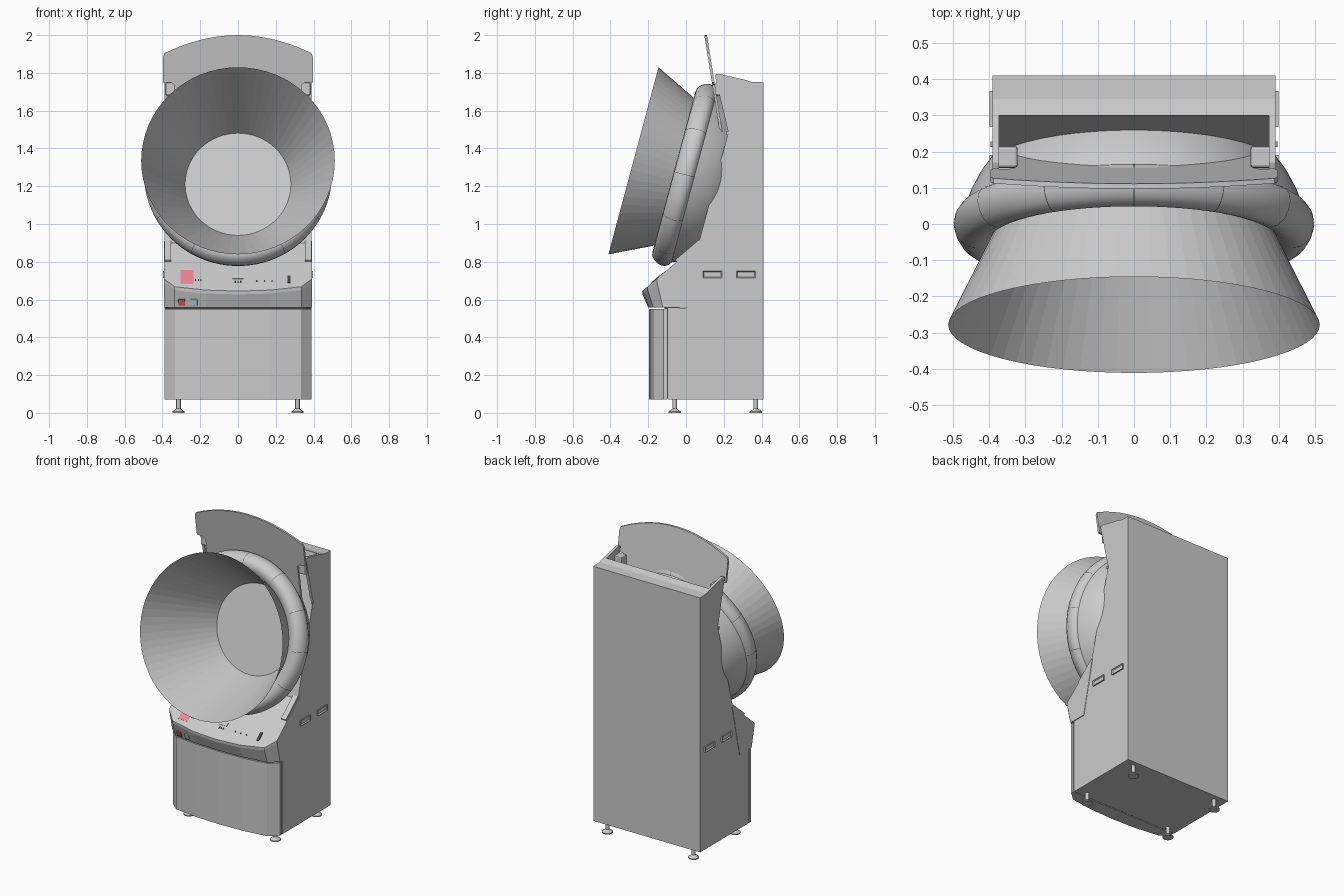
import bpy, bmesh, math
from mathutils import Matrix, Vector

if "Cube" in bpy.data.objects:
    bpy.data.objects.remove(bpy.data.objects["Cube"])

TILT = math.radians(15)
C, S = math.cos(TILT), math.sin(TILT)
# Tilted frame of the round dish: x, up along the ring, forward along the axis
DISH = Matrix(((1, 0, 0, 0), (0, S, -C, 0), (0, C, S, 1.26), (0, 0, 0, 1)))


def material(name, col):
    m = bpy.data.materials.new(name)
    m.diffuse_color = (*col, 1)
    m.use_nodes = True
    m.node_tree.nodes["Principled BSDF"].inputs["Base Color"].default_value = m.diffuse_color
    return m


RED = material("red", (0.7, 0.1, 0.1))
PINK = material("pink", (0.85, 0.25, 0.32))
BLUE = material("pale_blue", (0.4, 0.7, 0.78))
DARK = material("dark", (0.06, 0.06, 0.06))


def finish(name, bm, mat=None, smooth=False, fix=True):
    if fix:
        bmesh.ops.recalc_face_normals(bm, faces=bm.faces)
    me = bpy.data.meshes.new(name)
    bm.to_mesh(me)
    bm.free()
    ob = bpy.data.objects.new(name, me)
    bpy.context.collection.objects.link(ob)
    if mat:
        me.materials.append(mat)
    if smooth:
        bpy.ops.object.select_all(action='DESELECT')
        ob.select_set(True)
        bpy.context.view_layer.objects.active = ob
        bpy.ops.object.shade_smooth_by_angle(angle=math.radians(35))
    return ob


def loft(name, sections, mat=None):
    """Skin between equal-length closed sections, with capped ends."""
    bm = bmesh.new()
    rows = [[bm.verts.new(p) for p in s] for s in sections]
    n = len(rows[0])
    for a, b in zip(rows, rows[1:]):
        for i in range(n):
            bm.faces.new((a[i], a[(i + 1) % n], b[(i + 1) % n], b[i]))
    bm.faces.new(rows[0])
    bm.faces.new(rows[-1][::-1])
    return finish(name, bm, mat)


def extrude_x(name, prof, x0, x1):
    return loft(name, [[(x, y, z) for y, z in prof] for x in (x0, x1)])


def box(name, loc, size, rx=0, rz=0, mat=None, bevel=0):
    bm = bmesh.new()
    bmesh.ops.create_cube(bm, size=1, matrix=Matrix.Diagonal((*size, 1)))
    if bevel:
        bmesh.ops.bevel(bm, geom=bm.edges[:], offset=bevel, segments=2, affect='EDGES', profile=0.5)
    bm.transform(Matrix.Translation(loc) @ Matrix.Rotation(rz, 4, 'Z') @ Matrix.Rotation(rx, 4, 'X'))
    return finish(name, bm, mat)


def revolve(name, prof, n, mtx, smooth=True, a0=0.0, a1=math.tau, mat=None):
    """Turn an (r, height) profile about the local z axis of mtx."""
    bm = bmesh.new()
    full = abs(a1 - a0 - math.tau) < 1e-6
    rows = []
    for k in range(n if full else n + 1):
        a = a0 + (a1 - a0) * k / n
        rows.append([bm.verts.new((r * math.cos(a), r * math.sin(a), h)) for r, h in prof])
    for k in range(n):
        p, q = rows[k], rows[(k + 1) % len(rows)]
        for i in range(len(prof) - 1):
            bm.faces.new((p[i], q[i], q[i + 1], p[i + 1]))
    bmesh.ops.remove_doubles(bm, verts=bm.verts, dist=1e-6)
    bmesh.ops.dissolve_degenerate(bm, edges=bm.edges, dist=1e-6)
    bm.transform(mtx)
    return finish(name, bm, mat, smooth)


# Cabinet with leaning front, opened where the dish sinks in
cabinet = extrude_x("cabinet", [(0.41, 0.07), (0.41, 1.75), (0.345, 1.753), (0.30, 1.767),
                                (0.07, 0.91), (0.0, 0.556), (-0.094, 0.556), (-0.094, 0.07)], -0.39, 0.39)
cutter = revolve("dish_cutter", [(0, -0.25), (0.37, -0.25), (0.385, -0.05), (0, -0.05)], 64, DISH, False)
cutter.hide_render = True
cutter.hide_viewport = True
mod = cabinet.modifiers.new("dish_opening", 'BOOLEAN')
mod.operation, mod.object, mod.solver = 'DIFFERENCE', cutter, 'EXACT'

# Bowed front outline shared by the console and the door
STATIONS = [(0, -0.232), (0.17, -0.226), (0.335, -0.205), (0.393, -0.155)]
OUTLINE = [(-x, y) for x, y in STATIONS[:0:-1]] + STATIONS


def front_y(x):
    for (xa, ya), (xb, yb) in zip(STATIONS, STATIONS[1:]):
        if abs(x) <= xb:
            return ya + (yb - ya) * (abs(x) - xa) / (xb - xa)


def deck_z(y):
    return 0.91 + (y - 0.08) * 0.85


# Control console
loft("control_console", [[(x, 0.08, 0.91), (x, f, deck_z(f)), (x, f + 0.002, deck_z(f) - 0.018),
                          (x, f + 0.032, 0.558), (x, 0.0, 0.558)] for x, f in OUTLINE])

# Front door and the recessed core that shows in its gaps
plan = [(x * 0.992, y + 0.035) for x, y in OUTLINE] + [(0.39, -0.101), (-0.39, -0.101)]
loft("front_door", [[(x, y, z) for x, y in plan] for z in (0.07, 0.55)])
box("door_core", (0, -0.075, 0.318), (0.768, 0.08, 0.486), mat=DARK)

# Dish: flat-faced cone, inner disc, rounded ring and rear bowl
revolve("cone", [(0.5125, 0.288), (0.28, -0.192)], 64, DISH, False)
revolve("inner_disc", [(0.28, -0.192), (0, -0.192)], 64, DISH, False)
RING = [(0.395, 0.045), (0.41, 0.058), (0.435, 0.066), (0.458, 0.063), (0.478, 0.048),
        (0.491, 0.026), (0.497, 0.002), (0.494, -0.02), (0.483, -0.036), (0.468, -0.045)]
revolve("ring", RING, 96, DISH)
revolve("rear_bowl", [(0.468, -0.043), (0.452, -0.085), (0.425, -0.137), (0.39, -0.186),
                      (0.34, -0.23), (0.28, -0.245), (0, -0.245)], 96, DISH)
for k in range(12):
    a = k * math.tau / 12
    revolve("ring_seam", [(r + 0.001, h * 1.02) for r, h in RING[2:]], 1, DISH, False,
            a - 0.0025, a + 0.0025, DARK)

# Header board: arched top, stepped sides, legs reaching down round the bowl
half = [(0.396, 1.885), (0.396, 1.75), (0.352, 1.748), (0.336, 1.735), (0.336, 1.45)]
top = [(0.388 * t / 6, 2.0 - 0.095 * (t / 6) ** 2) for t in range(-6, 7)]
low = [(0.336 * t / 6, 1.625 - 0.175 * (t / 6) ** 2) for t in range(5, -6, -1)]
board = top + half + low + [(-x, z) for x, z in half[::-1]]
loft("header_board", [[(x, 0.097 + d + (2.0 - z) * 0.16, z) for x, z in board] for d in (0, 0.014)])

# Mirrored side parts
for s in (-1, 1):
    extrude_x("side_wing", [(0.152, 1.79), (0.17, 1.796), (0.302, 1.766), (0.225, 1.48)], s * 0.372, s * 0.39)
    box("board_bracket", (s * 0.352, 0.185, 1.715), (0.062, 0.06, 0.07), bevel=0.008)
    box("wing_bolt", (s * 0.39, 0.22, 1.48), (0.012, 0.016, 0.02), bevel=0.003)
    box("deck_cheek", (s * 0.372, 0.01, 0.858), (0.035, 0.165, 0.014), rx=0.705)
    # Recessed side handles
    for y in (0.14, 0.317):
        bm = bmesh.new()
        bmesh.ops.create_cube(bm, size=1, matrix=Matrix.Translation((s * 0.388, y, 0.733))
                              @ Matrix.Diagonal((0.02, 0.1, 0.036, 1)))
        bm.normal_update()
        outer = [f for f in bm.faces if f.normal.x * s > 0.9]
        bmesh.ops.inset_region(bm, faces=outer, thickness=0.007)
        bmesh.ops.translate(bm, verts=outer[0].verts[:], vec=(-s * 0.007, 0, 0))
        finish("side_handle", bm)
    # Levelling feet
    for y in (-0.06, 0.37):
        revolve("levelling_foot", [(0, 0), (0.033, 0), (0.033, 0.007), (0.014, 0.02), (0.012, 0.022),
                                   (0.012, 0.075), (0, 0.075)], 24, Matrix.Translation((s * 0.315, y, 0)))


# Fittings on the sloping deck and on the console front
def on_deck(name, x, z, w, length, mat=None, h=0.006):
    box(name, (x, 0.08 + (z - 0.91) / 0.85, z), (w, length, h), rx=0.705, mat=mat)


on_deck("deck_label", -0.27, 0.718, 0.07, 0.112, PINK, 0.003)
on_deck("card_slot", 0.27, 0.706, 0.018, 0.058, DARK, 0.008)
on_deck("deck_latch", 0, 0.715, 0.058, 0.022)
for i in range(3):
    on_deck("deck_dot", (i - 1) * 0.014, 0.695, 0.007, 0.012, DARK)
    on_deck("left_dot", -0.225 + i * 0.015, 0.704, 0.006, 0.008, DARK)
    on_deck("right_dot", 0.10 + i * 0.04, 0.698, 0.007, 0.01, DARK)

for name, x, mat in (("red_button", -0.298, RED), ("blue_button", -0.233, BLUE)):
    f = front_y(x)
    y = f + 0.032 * (deck_z(f) - 0.587) / (deck_z(f) - 0.557)
    box(name, (x, y, 0.587), (0.036, 0.014, 0.036), rx=0.31, rz=-0.12, mat=mat, bevel=0.003)
